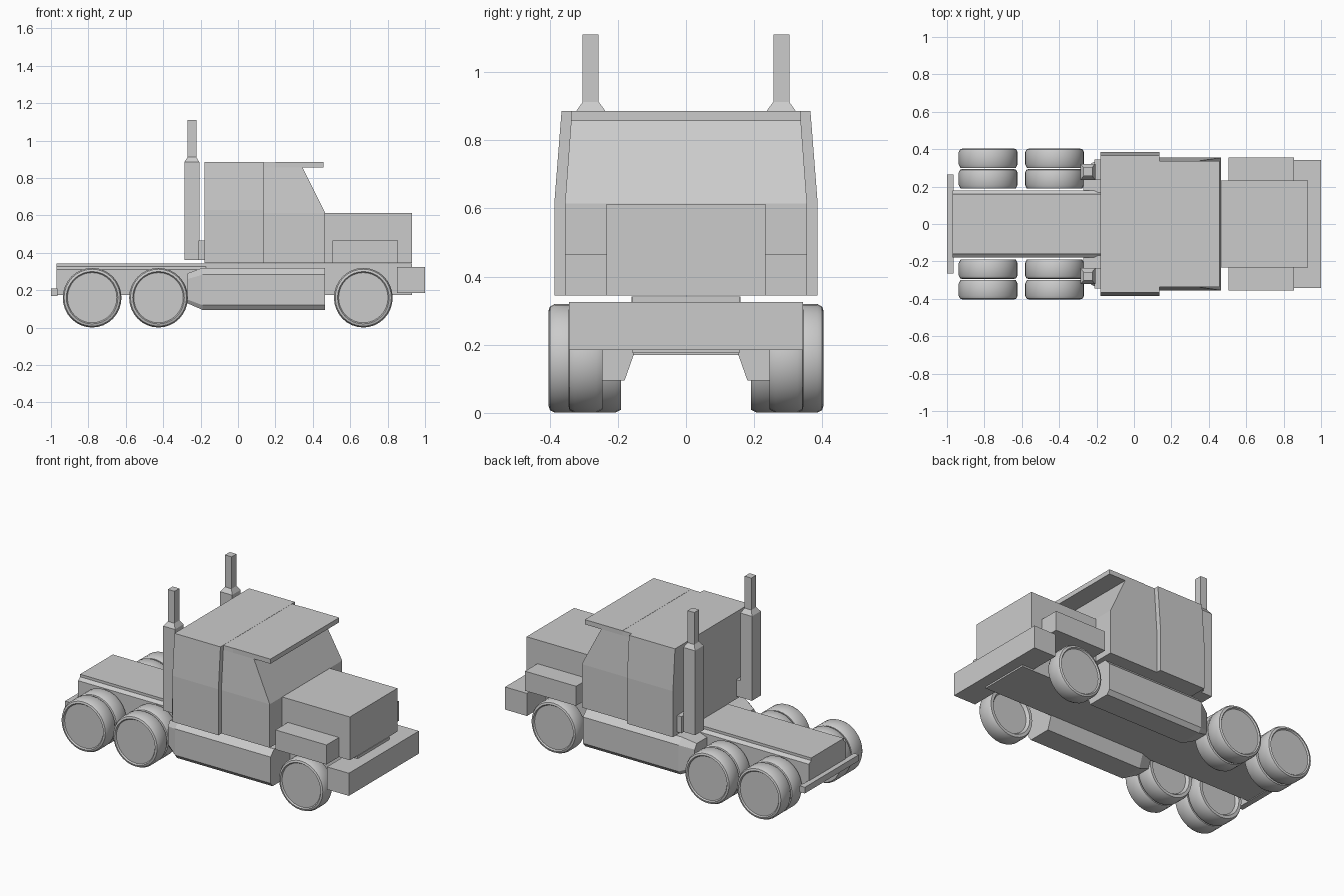
import bpy
import bmesh
import math

if "Cube" in bpy.data.objects:
    bpy.data.objects.remove(bpy.data.objects["Cube"])

grey = bpy.data.materials.new("plain grey")
grey.diffuse_color = (0.6, 0.6, 0.6, 1)
grey.use_nodes = True
grey.node_tree.nodes["Principled BSDF"].inputs["Base Color"].default_value = grey.diffuse_color


def loft(name, loops, closed_ends=True, smooth=False):
    """Skin a series of equal-length point loops."""
    bm = bmesh.new()
    rings = [[bm.verts.new(p) for p in loop] for loop in loops]
    n = len(rings[0])
    for a, b in zip(rings, rings[1:]):
        for i in range(n):
            j = (i + 1) % n
            bm.faces.new((a[i], a[j], b[j], b[i]))
    if closed_ends:
        bm.faces.new(rings[0])
        bm.faces.new(rings[-1])
    bmesh.ops.recalc_face_normals(bm, faces=bm.faces[:])
    me = bpy.data.meshes.new(name)
    bm.to_mesh(me)
    bm.free()
    me.materials.append(grey)
    ob = bpy.data.objects.new(name, me)
    bpy.context.collection.objects.link(ob)
    if smooth:
        bpy.ops.object.select_all(action='DESELECT')
        bpy.context.view_layer.objects.active = ob
        ob.select_set(True)
        bpy.ops.object.shade_smooth_by_angle(angle=math.radians(30))
    return ob


def tower(name, *levels):
    """Stack rectangular sections (z, x0, x1, y0, y1)."""
    return loft(name, [[(x0, y0, z), (x1, y0, z), (x1, y1, z), (x0, y1, z)]
                       for z, x0, x1, y0, y1 in levels])


def box(name, x0, x1, y0, y1, z0, z1):
    return tower(name, (z0, x0, x1, y0, y1), (z1, x0, x1, y0, y1))


def wheel(name, x, y, side, width, segments=32):
    """Lathe a dished tyre around the y axis; y is its inner side."""
    profile = [(.118, .018), (.130, 0), (.148, 0), (.157, .018),
               (.157, width - .018), (.150, width - .004),
               (.138, width), (.132, width - .008)]
    loops = []
    for r, t in profile:
        loops.append([(x + r * math.cos(2 * math.pi * i / segments),
                       side * (y + t),
                       .16 + r * 1.015 * math.sin(2 * math.pi * i / segments))
                      for i in range(segments)])
    return loft(name, loops, smooth=True)


# chassis with a stepped deck at the rear
box("chassis", -.97, .93, -.157, .157, .175, .342)
deck = [(-.18, .175), (.18, .175), (.18, .31), (.16, .326), (.16, .342),
        (-.16, .342), (-.16, .326), (-.18, .31)]
loft("rear_deck", [[(x, y, z) for y, z in deck] for x in (-.97, -.17)])
box("rear_bar", -1.0, -.965, -.265, .265, .17, .208)

# sleeper with walls leaning in towards the roof
tower("sleeper", (.345, -.18, .135, -.385, .385), (.63, -.18, .135, -.385, .385),
      (.885, -.18, .135, -.365, .365))

# cab with sloped windscreen, and its sun visor
tower("cab", (.345, .13, .466, -.355, .355), (.614, .13, .466, -.355, .355),
      (.856, .13, .345, -.337, .337), (.884, .13, .345, -.336, .336))
box("sun_visor", .2, .458, -.337, .337, .856, .885)

# engine hood and front bumper
box("hood", .46, .93, -.233, .233, .345, .613)
box("front_bumper", .85, 1.0, -.343, .343, .185, .325)

for s, tag in ((-1, "right"), (1, "left")):
    # fender beside the hood
    box("fender_" + tag, .505, .855, s * .225, s * .355, .345, .466)

    # side skirt with sloped shoulder and tapered tail
    section = [(.15, .18), (.18, .095), (.325, .095), (.345, .12),
               (.345, .283), (.31, .32), (.15, .32)]
    tail = [(.17, .20), (.20, .13), (.29, .13), (.30, .15),
            (.30, .26), (.28, .29), (.17, .29)]
    loft("side_skirt_" + tag,
         [[(.465, s * y, z) for y, z in section],
          [(-.19, s * y, z) for y, z in section],
          [(-.27, s * y, z) for y, z in tail]])

    # exhaust stack and the bracket behind the sleeper
    body = (-.287, -.207, s * .236, s * .322)
    pipe = (-.269, -.223, s * .256, s * .303)
    tower("exhaust_" + tag, (.362, *body), (.885, *body), (.912, *pipe), (1.11, *pipe))
    box("exhaust_bracket_" + tag, -.21, -.175, s * .236, s * .345, .362, .465)

    # steering wheel pair in front, double wheels at the back
    wheel("front_wheel_" + tag, .67, .245, s, .1)
    for i, x in enumerate((-.78, -.425)):
        wheel(f"rear_inner_wheel_{tag}_{i}", x, .19, s, .104)
        wheel(f"rear_outer_wheel_{tag}_{i}", x, .3, s, .103)
